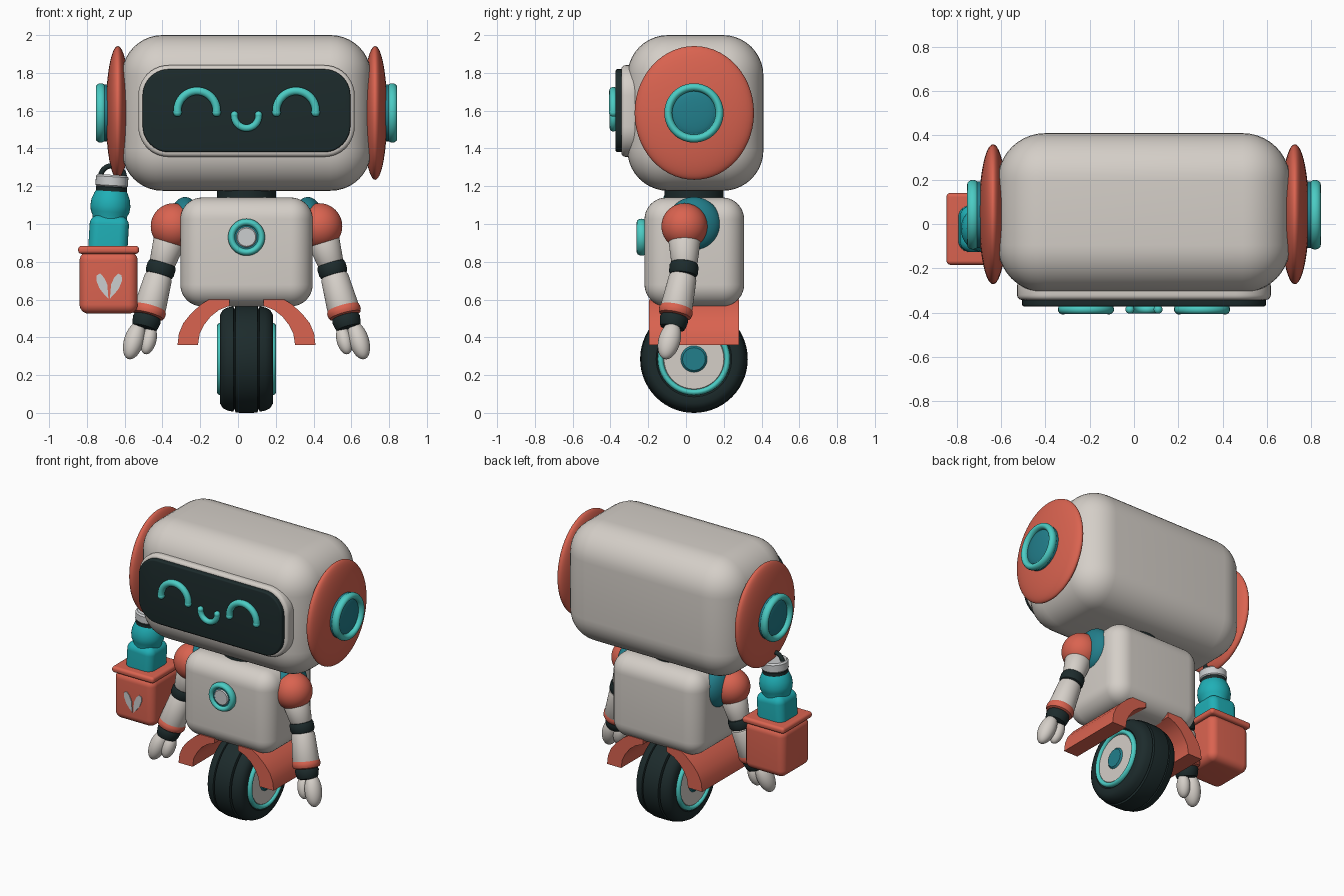
import bpy, bmesh, math
from mathutils import Vector, Matrix, Euler

old = bpy.data.objects.get("Cube")
if old:
    bpy.data.objects.remove(old, do_unlink=True)

CX, CY = 0.045, 0.042          # centre line of the body
X, Y, Z = Vector((1, 0, 0)), Vector((0, 1, 0)), Vector((0, 0, 1))


def material(name, rgb):
    m = bpy.data.materials.new(name)
    m.use_nodes = True
    m.diffuse_color = (*rgb, 1)
    m.node_tree.nodes["Principled BSDF"].inputs["Base Color"].default_value = (*rgb, 1)
    return m


SHELL = material("warm_white", (0.66, 0.62, 0.575))
ORANGE = material("coral_orange", (0.70, 0.125, 0.08))
DARK = material("near_black", (0.012, 0.024, 0.025))
TEAL = material("bright_teal", (0.07, 0.60, 0.55))
DEEP = material("deep_teal", (0.016, 0.21, 0.26))
BOTTLE = material("bottle_teal", (0.014, 0.43, 0.47))
GREY = material("pale_grey", (0.60, 0.61, 0.62))


def finish(name, bm, mat, loc=(0, 0, 0), rot=None):
    bmesh.ops.remove_doubles(bm, verts=bm.verts, dist=1e-5)
    bmesh.ops.recalc_face_normals(bm, faces=bm.faces)
    me = bpy.data.meshes.new(name)
    bm.to_mesh(me)
    bm.free()
    me.materials.append(mat)
    me.shade_smooth()
    me.set_sharp_from_angle(angle=math.radians(38))
    ob = bpy.data.objects.new(name, me)
    bpy.context.collection.objects.link(ob)
    ob.matrix_world = Matrix.Translation(loc) @ (rot.to_matrix().to_4x4() if rot else Matrix())
    return ob


def box(name, loc, size, r, mat, rot=None, edge_axis=None, edge=0.0):
    """Rounded box; with edge_axis only edges along that axis get the big radius."""
    bm = bmesh.new()
    bmesh.ops.create_cube(bm, size=1)
    bmesh.ops.scale(bm, vec=size, verts=bm.verts)

    def along(e):
        return edge_axis is None or abs((e.verts[0].co - e.verts[1].co).normalized().dot(edge_axis)) > 0.9
    bmesh.ops.bevel(bm, geom=[e for e in bm.edges if along(e)], offset=r, segments=10,
                    profile=0.5, affect='EDGES')
    if edge:
        bmesh.ops.bevel(bm, geom=[e for e in bm.edges if not along(e)], offset=edge,
                        segments=4, profile=0.5, affect='EDGES')
    return finish(name, bm, mat, loc, rot)


def lathe(name, loc, axis, profile, mat, closed=False):
    """Spin (radius, height) points about an axis."""
    bm = bmesh.new()
    vs = [bm.verts.new((r, 0, h)) for r, h in profile]
    es = [bm.edges.new(p) for p in zip(vs, vs[1:])]
    if closed:
        es.append(bm.edges.new((vs[-1], vs[0])))
    bmesh.ops.spin(bm, geom=vs + es, cent=(0, 0, 0), axis=Z, angle=math.tau, steps=56)
    return finish(name, bm, mat, loc, axis.to_track_quat('Z', 'Y'))


def ring(name, loc, axis, major, minor, mat, depth=None):
    depth = depth or minor
    pts = [(major + minor * math.cos(a), depth * math.sin(a))
           for a in (math.tau * i / 16 for i in range(16))]
    return lathe(name, loc, axis, pts, mat, closed=True)


def disc(name, loc, axis, r, h, mat, e=0.012):
    return lathe(name, loc, axis, [(0, -h), (r - e, -h), (r, e - h), (r, h - e), (r - e, h), (0, h)], mat)


def limb(name, a, b, ra, rb, mat, e=0.02):
    """Soft-ended tapered cylinder from a to b."""
    n = (b - a).length
    prof = [(0, 0), (ra - e, 0), (ra - 0.3 * e, 0.3 * e), (ra, e), (rb, n - e),
            (rb - 0.3 * e, n - 0.3 * e), (rb - e, n), (0, n)]
    return lathe(name, a, b - a, prof, mat)


def ball(name, loc, radii, mat, rot=None):
    bm = bmesh.new()
    bmesh.ops.create_uvsphere(bm, u_segments=48, v_segments=28, radius=1)
    bmesh.ops.scale(bm, vec=radii, verts=bm.verts)
    return finish(name, bm, mat, loc, rot)


def prism(name, pts, y0, y1, mat):
    """Extrude an (x, z) outline along y."""
    bm = bmesh.new()
    f = bm.faces.new([bm.verts.new((x, y0, z)) for x, z in pts])
    out = bmesh.ops.extrude_face_region(bm, geom=[f])
    bmesh.ops.translate(bm, vec=(0, y1 - y0, 0),
                        verts=[g for g in out["geom"] if isinstance(g, bmesh.types.BMVert)])
    return finish(name, bm, mat)


def arc(name, cx, cz, y, radius, tube, start, end, mat):
    """Round-ended tube bent along an arc in the xz plane."""
    cu = bpy.data.curves.new(name, 'CURVE')
    cu.dimensions, cu.bevel_depth, cu.bevel_resolution = '3D', tube, 5
    sp = cu.splines.new('POLY')
    sp.points.add(24)
    ang = [math.radians(start + (end - start) * i / 24) for i in range(25)]
    pts = [(cx + radius * math.cos(a), y, cz + radius * math.sin(a)) for a in ang]
    for p, co in zip(sp.points, pts):
        p.co = (*co, 1)
    sp.use_smooth = True
    cu.materials.append(mat)
    bpy.context.collection.objects.link(bpy.data.objects.new(name, cu))
    for i in (0, -1):
        ball(name + "_tip", pts[i], (tube * 1.05,) * 3, mat)


# Head and face
box("head", (CX, 0.05, 1.588), (1.32, 0.72, 0.824), 0.215, SHELL)
box("face_bezel", (CX, -0.30, 1.598), (1.145, 0.085, 0.485), 0.16, SHELL, edge_axis=Y, edge=0.022)
box("face_screen", (CX, -0.34, 1.60), (1.10, 0.065, 0.44), 0.14, DARK, edge_axis=Y, edge=0.01)
for name, s in (("right_eye", -1), ("left_eye", 1)):
    arc(name, CX + s * 0.262, 1.60, -0.385, 0.104, 0.022, -5, 185, TEAL)
arc("mouth", CX, 1.572, -0.385, 0.064, 0.019, 175, 365, TEAL)

# Neck, torso and chest badge
disc("neck", (CX, CY, 1.16), Z, 0.157, 0.07, DARK)
box("torso", (CX, 0.044, 0.852), (0.70, 0.527, 0.576), 0.115, SHELL)
ring("badge_ring", (CX, -0.235, 0.93), Y, 0.079, 0.019, TEAL, 0.026)
disc("badge_back", (CX, -0.23, 0.93), Y, 0.078, 0.016, DEEP)
disc("badge_centre", (CX, -0.234, 0.93), Y, 0.06, 0.018, GREY)

# Paired parts
FENDER = [(0.365, 0.36), (0.358, 0.42), (0.335, 0.475), (0.295, 0.525), (0.24, 0.575), (0.20, 0.60),
          (0.09, 0.60), (0.09, 0.567), (0.145, 0.545), (0.19, 0.51), (0.225, 0.465), (0.248, 0.42), (0.257, 0.36)]
for side, s in (("right", -1), ("left", 1)):
    def P(x, y, z):
        return Vector((CX + s * x, y, z))

    # Ear pods
    ball(side + "_ear_disc", P(0.681, 0.044, 1.588), (0.064, 0.316, 0.354), ORANGE)
    disc(side + "_ear_hub", P(0.735, CY, 1.588), X, 0.15, 0.035, DEEP)
    ball(side + "_ear_dome", P(0.765, CY, 1.588), (0.018, 0.115, 0.115), DEEP)
    ring(side + "_ear_ring", P(0.772, CY, 1.588), X, 0.136, 0.021, TEAL, 0.026)

    # Arm
    elbow, wrist = P(0.455, -0.008, 0.76), P(0.53, -0.065, 0.487)
    shoulder = P(0.385, -0.008, 0.988)
    ball(side + "_shoulder_joint", P(0.325, CY, 1.0), (0.085, 0.143, 0.143), DEEP)
    ball(side + "_shoulder", shoulder, (0.122,) * 3, ORANGE)
    up, low = (elbow - shoulder).normalized(), (wrist - elbow).normalized()
    limb(side + "_upper_arm", shoulder + up * 0.07, elbow - up * 0.02, 0.084, 0.07, SHELL)
    limb(side + "_elbow", elbow - up * 0.038, elbow + low * 0.038, 0.077, 0.077, DARK)
    limb(side + "_forearm", elbow + low * 0.03, wrist - low * 0.04, 0.074, 0.086, SHELL)
    limb(side + "_cuff", wrist - low * 0.082, wrist - low * 0.025, 0.09, 0.09, ORANGE)
    limb(side + "_wrist", wrist - low * 0.03, wrist + low * 0.045, 0.076, 0.07, DARK)

    # Hand
    ball(side + "_fingers", P(0.595, -0.088, 0.383), (0.053, 0.058, 0.105), SHELL,
         Euler((-0.25, -s * 0.3, 0)))
    ball(side + "_thumb", P(0.518, -0.08, 0.385), (0.041, 0.045, 0.078), SHELL,
         Euler((-0.25, -s * 0.25, 0)))

    # Fender
    prism(side + "_fender", [(CX + s * x, z) for x, z in FENDER], -0.195, 0.28, ORANGE)

    # Wheel faces
    ring(side + "_rim_ring", P(0.135, CY, 0.285), X, 0.176, 0.016, TEAL, 0.021)
    disc(side + "_wheel_disc", P(0.125, CY, 0.285), X, 0.17, 0.018, SHELL)
    disc(side + "_wheel_hub", P(0.135, CY, 0.285), X, 0.072, 0.018, DEEP)

# Tyre with two tread grooves
half = [(0, 0.12), (0.18, 0.12), (0.20, 0.138), (0.235, 0.14), (0.26, 0.125), (0.273, 0.10),
        (0.279, 0.07), (0.268, 0.066), (0.268, 0.062), (0.283, 0.058), (0.285, 0.03)]
lathe("tyre", (CX, CY, 0.285), X, half + [(r, -h) for r, h in reversed(half)], DARK)

# Bucket with a leaf emblem
BX, BY = -0.685, -0.022
box("bucket", (BX, BY, 0.69), (0.308, 0.308, 0.33), 0.05, ORANGE)
box("bucket_rim", (BX, BY, 0.863), (0.322, 0.324, 0.042), 0.018, ORANGE)
for side, s in (("right", -1), ("left", 1)):
    leaf = [(0.004, 0.605), (0.03, 0.632), (0.052, 0.66), (0.068, 0.70), (0.066, 0.728), (0.048, 0.738),
            (0.026, 0.715), (0.01, 0.68)]
    prism(side + "_emblem_leaf", [(BX + 0.003 + s * x, z) for x, z in leaf],
          BY - 0.159, BY - 0.151, GREY)

# Bottle leaning in the bucket
TILT = Euler((0, 0.06, 0))
up = TILT.to_matrix() @ Z
base = Vector((-0.692, BY, 0.82))
box("bottle_body", base + up * 0.09, (0.208, 0.208, 0.27), 0.05, BOTTLE, TILT)
lathe("bottle_shoulder", base, up, [(0, 0.19), (0.09, 0.19), (0.092, 0.225), (0.102, 0.245), (0.106, 0.275),
      (0.102, 0.31), (0.088, 0.345), (0.078, 0.36), (0, 0.36)], BOTTLE)
disc("bottle_band", base + up * 0.365, up, 0.082, 0.016, DARK, 0.005)
disc("bottle_cap", base + up * 0.408, up, 0.086, 0.033, GREY, 0.01)
arc("bottle_handle", -0.665, 1.245, BY, 0.064, 0.014, 0, 180, DARK)
